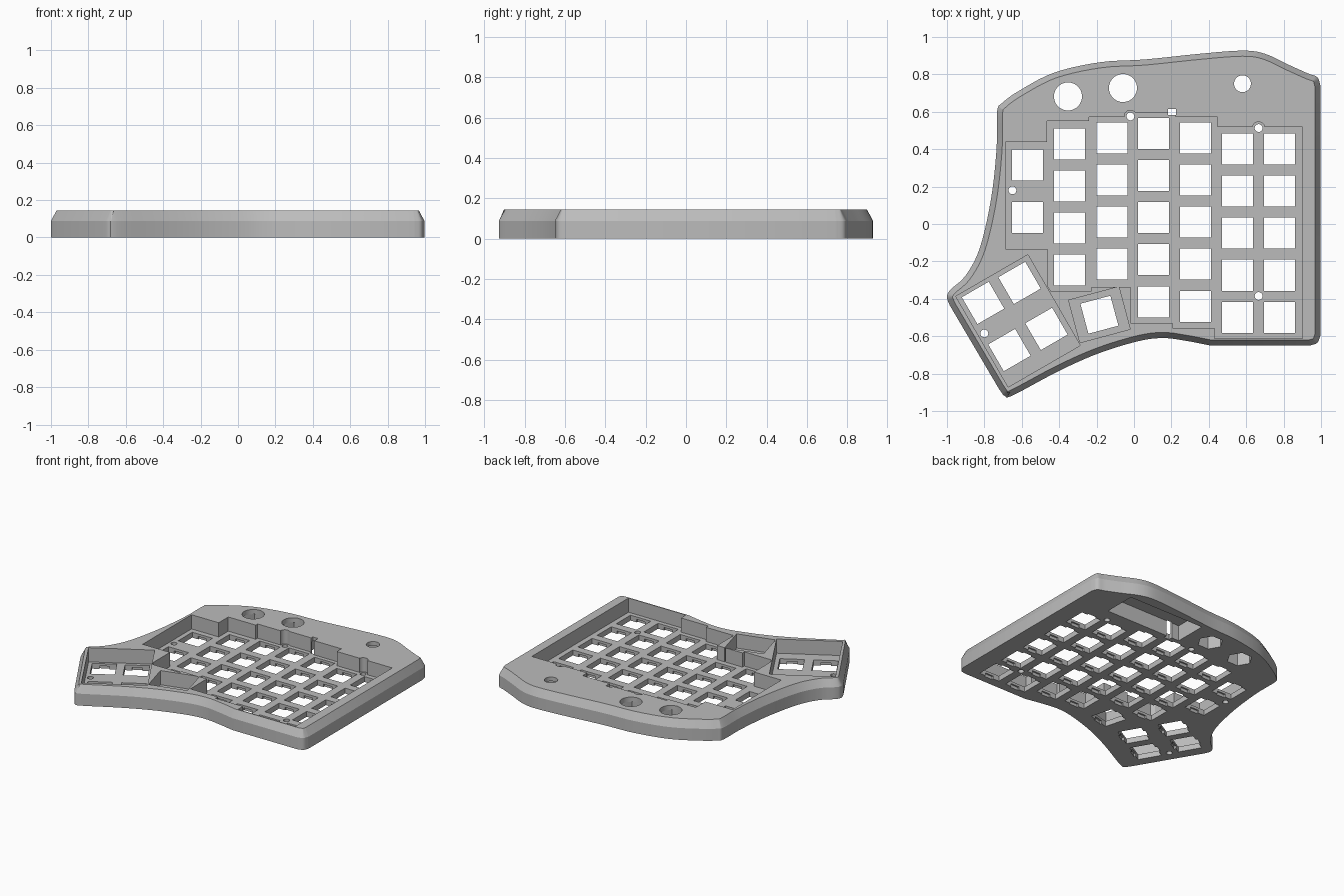
import bpy, bmesh, math
from mathutils import Vector, Matrix, geometry

if "Cube" in bpy.data.objects:
    bpy.data.objects.remove(bpy.data.objects["Cube"])

HEIGHT, FLOOR, BEVEL_Z, BEVEL_IN = 0.145, 0.04, 0.088, 0.03
KEY = 0.166

grey = bpy.data.materials.new("grey plastic")
grey.use_nodes = True
grey.diffuse_color = (0.5, 0.5, 0.5, 1)
grey.node_tree.nodes["Principled BSDF"].inputs["Base Color"].default_value = (0.5, 0.5, 0.5, 1)


def spline(pts, steps=5):
    """Smooth run of points through the given ones."""
    p = [Vector(q) for q in pts]
    p = [2 * p[0] - p[1]] + p + [2 * p[-1] - p[-2]]
    out = []
    for a, b, c, d in zip(p, p[1:], p[2:], p[3:]):
        for i in range(steps):
            t = i / steps
            out.append(0.5 * (2 * b + (c - a) * t + (2 * a - 5 * b + 4 * c - d) * t * t
                              + (3 * b - a - 3 * c + d) * t ** 3))
    return out + [p[-2]]


def inset(pts, dist):
    """Move a counter-clockwise loop inwards."""
    out = []
    for i, q in enumerate(pts):
        e1 = (q - pts[i - 1]).normalized()
        e2 = (pts[(i + 1) % len(pts)] - q).normalized()
        n1, n2 = Vector((-e1.y, e1.x)), Vector((-e2.y, e2.x))
        out.append(q + (n1 + n2) * dist / (1 + n1.dot(n2)))
    return out


def rect(x, y, w, h, deg=0):
    turn = Matrix.Rotation(math.radians(deg), 2)
    return [Vector((x, y)) + turn @ Vector((sx * w / 2, sy * h / 2))
            for sx, sy in ((-1, -1), (1, -1), (1, 1), (-1, 1))]


def circle(x, y, r, n=40):
    return [Vector((x + r * math.cos(2 * math.pi * i / n),
                    y + r * math.sin(2 * math.pi * i / n))) for i in range(n)]


def inside(q, poly):
    hit = False
    for a, b in zip(poly, poly[1:] + poly[:1]):
        if (a[1] > q[1]) != (b[1] > q[1]):
            if q[0] < a[0] + (q[1] - a[1]) * (b[0] - a[0]) / (b[1] - a[1]):
                hit = not hit
    return hit


# Curved outline of the case and its sloped upper rim
front_corner = [(0.94, -0.65), (0.98, -0.635), (0.997, -0.595)]
back_and_left = [(0.997, 0.74), (0.98, 0.785), (0.93, 0.805), (0.83, 0.85), (0.70, 0.91),
                 (0.58, 0.927), (0.35, 0.91), (0.06, 0.88), (-0.18, 0.865), (-0.425, 0.81),
                 (-0.61, 0.715), (-0.705, 0.647), (-0.732, 0.60), (-0.735, 0.40),
                 (-0.765, 0.13), (-0.825, -0.13), (-0.90, -0.275), (-0.98, -0.35),
                 (-1.0, -0.39), (-0.985, -0.435)]
thumb_and_front = [(-0.72, -0.885), (-0.69, -0.92), (-0.645, -0.915), (-0.40, -0.785),
                   (-0.185, -0.69), (0.03, -0.625), (0.16, -0.61), (0.28, -0.625), (0.41, -0.65)]
outline = spline(front_corner) + spline(back_and_left) + spline(thumb_and_front)
rim = inset(outline, BEVEL_IN)

# Stepped recess around the main keys
main_pocket = [(-0.687, -0.134), (-0.463, -0.134), (-0.463, -0.33), (-0.445, -0.358),
               (-0.227, -0.358), (-0.227, -0.337), (-0.019, -0.337), (-0.019, -0.53),
               (0.206, -0.53), (0.206, -0.556), (0.43, -0.556), (0.43, -0.613),
               (0.90, -0.613), (0.90, 0.519), (0.446, 0.519), (0.446, 0.572),
               (0.222, 0.572), (0.222, 0.597), (-0.019, 0.597), (-0.019, 0.572),
               (-0.24, 0.572), (-0.24, 0.55), (-0.465, 0.55), (-0.465, 0.438), (-0.687, 0.438)]
screws = [(-0.019, 0.575), (0.666, 0.513), (0.666, -0.385), (-0.65, 0.18), (-0.80, -0.585)]
knobs = [(-0.353, 0.682), (-0.059, 0.727)]

# Key positions: x, y, turn
columns = [(-0.57, 0.315, 2, 0.28), (-0.345, 0.428, 4, 0.225), (-0.118, 0.46, 4, 0.225),
           (0.104, 0.484, 5, 0.225), (0.33, 0.46, 5, 0.225), (0.553, 0.401, 5, 0.225),
           (0.779, 0.401, 5, 0.225)]
keys = [(x, top - i * pitch, 0) for x, top, count, pitch in columns for i in range(count)]
keys += [(-0.807, -0.422, 30), (-0.612, -0.315, 30), (-0.666, -0.674, 30),
         (-0.468, -0.561, 30), (-0.185, -0.485, 15)]

# Cuts: shape, lowest and highest solid level left inside it (equal means a hole)
cuts = [(main_pocket, 0, FLOOR),
        (rect(-0.62, -0.518, 0.445, 0.56, 30), 0, FLOOR),       # thumb recess
        (rect(-0.185, -0.485, 0.278, 0.235, 15), 0, FLOOR),     # single thumb key recess
        (rect(0.43, 0.73, 0.62, 0.24), 0.115, HEIGHT),          # board cavity below
        (rect(0.203, 0.599, 0.044, 0.034), 0, 0),               # cable slot
        (circle(0.58, 0.75, 0.045), 0, 0)]                      # small back hole
cuts += [(circle(x, y, 0.033), 0, FLOOR) for x, y in screws[:2]]
cuts += [(circle(x, y, 0.021, 20), 0, 0) for x, y in screws]
for x, y in knobs:
    cuts += [(circle(x, y, 0.075), 0, 0), (circle(x, y, 0.087, 6), 0.11, HEIGHT)]
for x, y, turn in keys:
    cuts += [(rect(x, y, KEY, KEY, turn), 0, 0),
             (rect(x, y, 0.07, KEY + 0.024, turn), 0.022, HEIGHT)]

# Split the plan into cells along every shape
points, edges = [], []
for loop in [outline, rim] + [c[0] for c in cuts]:
    start, n = len(points), len(loop)
    points += [Vector(p) for p in loop]
    edges += [(start + i, start + (i + 1) % n) for i in range(n)]
plan, _, cells = geometry.delaunay_2d_cdt(points, edges, [], 0, 1e-5)[:3]


def solid_range(q):
    """Bottom and top of the solid at a plan point, and whether it lies on the rim."""
    if not inside(q, outline):
        return 0, 0, False
    if not inside(q, rim):
        return 0, HEIGHT, True
    low, high = 0, HEIGHT
    for shape, lo, hi in cuts:
        if inside(q, shape):
            low, high = max(low, lo), min(high, hi)
    return (low, high, False) if low < high else (0, 0, False)


ranges, neighbour = [], {}
for k, cell in enumerate(cells):
    a, b, c = (plan[i] for i in cell)
    if (b - a).cross(c - a) < 0:
        cells[k] = cell = list(cell)[::-1]
    ranges.append(solid_range((a + b + c) / 3))
    for i, j in zip(cell, list(cell[1:]) + [cell[0]]):
        neighbour[i, j] = k

# Raise each cell and close the steps between cells
bm = bmesh.new()


def face(corners):
    bm.faces.new([bm.verts.new((p[0], p[1], z)) for p, z in corners])


for cell, (low, high, on_rim) in zip(cells, ranges):
    if low == high:
        continue
    face([(plan[i], low) for i in reversed(cell)])
    if not on_rim:
        face([(plan[i], high) for i in cell])

for (i, j), k in neighbour.items():
    low, high, on_rim = ranges[k]
    other = neighbour.get((j, i))
    lo, hi, _ = ranges[other] if other is not None else (0, 0, False)
    if low == high or (on_rim and lo == hi and not inside((plan[i] + plan[j]) / 2, inset(outline, 0.01))):
        continue
    spans = [(low, high)] if lo == hi else [(low, min(lo, high)), (max(hi, low), high)]
    for z0, z1 in spans:
        if z0 < z1:
            face([(plan[i], z0), (plan[j], z0), (plan[j], z1), (plan[i], z1)])

# Outer wall and sloped rim
for i in range(len(outline)):
    a, b, c, d = outline[i - 1], outline[i], rim[i], rim[i - 1]
    face([(a, 0), (b, 0), (b, BEVEL_Z), (a, BEVEL_Z)])
    face([(a, BEVEL_Z), (b, BEVEL_Z), (c, HEIGHT), (d, HEIGHT)])

bmesh.ops.remove_doubles(bm, verts=bm.verts, dist=1e-5)
mesh = bpy.data.meshes.new("keyboard_case")
bm.to_mesh(mesh)
bm.free()
mesh.materials.append(grey)
case = bpy.data.objects.new("keyboard_case", mesh)
bpy.context.scene.collection.objects.link(case)
bpy.context.view_layer.objects.active = case
case.select_set(True)
bpy.ops.object.shade_smooth_by_angle(angle=math.radians(25))
